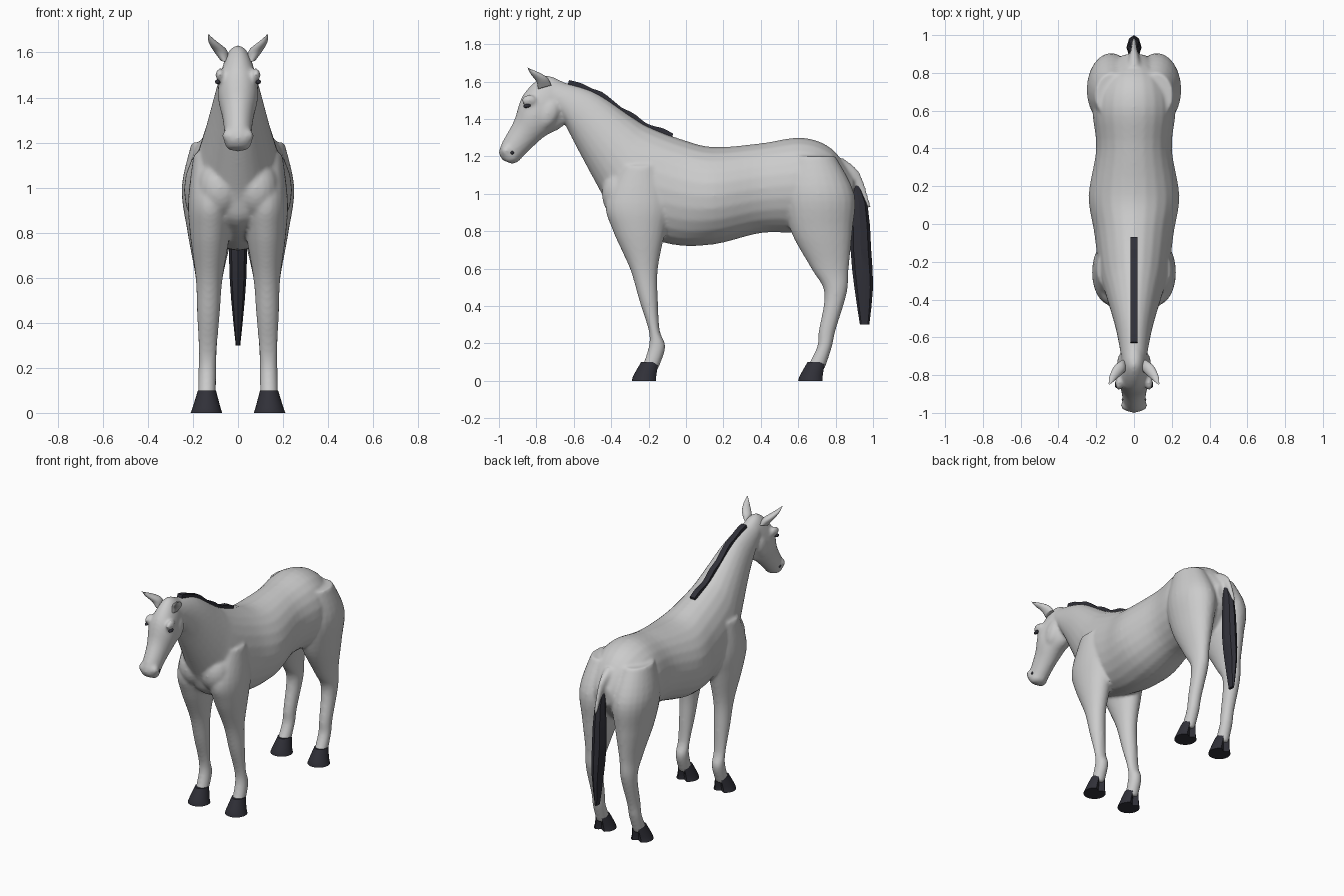
import bpy, bmesh, math
from mathutils import Vector, Matrix

default_cube = bpy.data.objects.get("Cube")
if default_cube:
    bpy.data.objects.remove(default_cube)


def make_material(name, red, green, blue):
    material = bpy.data.materials.new(name)
    material.use_nodes = True
    material.diffuse_color = (red, green, blue, 1)
    shader = next(node for node in material.node_tree.nodes if node.type == 'BSDF_PRINCIPLED')
    shader.inputs["Base Color"].default_value = (red, green, blue, 1)
    shader.inputs["Roughness"].default_value = 0.7
    return material


coat = make_material("light grey coat", 0.6, 0.6, 0.6)
dark = make_material("dark hair and hoof", 0.03, 0.03, 0.04)


def smooth_path(rows, steps):
    """Catmull-Rom interpolation through section rows."""
    rows = [Vector(row) for row in rows]
    padded = [rows[0], *rows, rows[-1]]
    path = []
    for before, start, end, after in zip(padded, padded[1:], padded[2:], padded[3:]):
        leave, arrive = (end - before) / 2, (after - start) / 2
        for step in range(steps):
            t = step / steps
            ease = t * t * (3 - 2 * t)
            path.append(start.lerp(end, ease) + leave * t * (1 - t) ** 2
                        - arrive * t * t * (1 - t))
    return path + [rows[-1]]


def loft(bm, rows, sides=24, steps=5, mirror=1, turn=0.0, notch=0.0):
    """Skin elliptic rings; each row is (y, z, opposite y, opposite z, half width, x centre)."""
    rings = []
    for y, z, far_y, far_z, width, centre in smooth_path(rows, steps):
        near, far = Vector((centre, y, z)), Vector((centre, far_y, far_z))
        middle, reach = (near + far) / 2, (near - far) / 2
        ring = []
        for side in range(sides):
            angle = math.tau * side / sides + turn
            point = middle + reach * math.cos(angle)
            point.x += width * math.sin(angle)
            if math.cos(angle) < 0:
                point.y -= notch * max(0, 1 - 2 * abs(math.sin(angle)))
            point.x *= mirror
            ring.append(bm.verts.new(point))
        rings.append(ring)
    for ring, following in zip(rings, rings[1:]):
        for side in range(sides):
            other = (side + 1) % sides
            bm.faces.new((ring[side], ring[other], following[other], following[side]))
    bm.faces.new(rings[0])
    bm.faces.new(rings[-1])


def central(rows):
    """Sections on the middle plane."""
    return [(*row, 0) for row in rows]


def level(rows, splay=0.0):
    """Horizontal sections (z, front y, back y, half width) leaning inwards with height."""
    return [(front, z, back, z, width, splay * (1 - z / 7)) for z, front, back, width in rows]


def blob(bm, centre, size, tilt=0.0):
    matrix = Matrix.Translation(centre) @ Matrix.Rotation(tilt, 4, 'X') @ Matrix.Diagonal((*size, 1))
    bmesh.ops.create_uvsphere(bm, u_segments=20, v_segments=12, radius=1, matrix=matrix)


def finish(bm, name, material, sharp_angle=60):
    bmesh.ops.recalc_face_normals(bm, faces=bm.faces)
    mesh = bpy.data.meshes.new(name)
    bm.to_mesh(mesh)
    bm.free()
    mesh.materials.append(material)
    part = bpy.data.objects.new(name, mesh)
    bpy.context.collection.objects.link(part)
    bpy.ops.object.select_all(action='DESELECT')
    part.select_set(True)
    bpy.context.view_layer.objects.active = part
    bpy.ops.object.shade_smooth_by_angle(angle=math.radians(sharp_angle))
    return part


# Torso and neck from rump to poll: upper outline, lower outline, half width
torso = central([
    (.9, 1.08, .89, .95, .06), (.78, 1.24, .75, .8, .18), (.62, 1.3, .6, .79, .22),
    (.4, 1.27, .4, .79, .2), (.15, 1.25, .15, .73, .24), (-.02, 1.29, -.08, .73, .21),
    (-.2, 1.36, -.36, .83, .18), (-.3, 1.42, -.44, .98, .15), (-.5, 1.55, -.58, 1.24, .1),
    (-.72, 1.61, -.66, 1.4, .07)])

# Head from poll to lips
head = central([
    (-.66, 1.6, -.62, 1.45, .05), (-.76, 1.63, -.66, 1.36, .07), (-.87, 1.53, -.75, 1.31, .09),
    (-.92, 1.39, -.82, 1.25, .07), (-.98, 1.28, -.88, 1.19, .06), (-1, 1.22, -.9, 1.17, .06),
    (-.98, 1.18, -.93, 1.16, .04)])

# Tail root
dock = central([(.84, 1.19, .82, 1.08, .04), (.93, 1.11, .89, 1.05, .02), (.99, .93, .97, .92, .01)])

# Legs from shoulder or hip down to the pastern
front_leg = level([
    (1.15, -.35, -.13, .08), (.95, -.43, -.08, .1), (.8, -.39, -.11, .09), (.6, -.3, -.15, .06),
    (.43, -.25, -.15, .05), (.27, -.2, -.14, .04), (.18, -.2, -.11, .04), (.06, -.24, -.15, .04)], .14)
hind_leg = level([
    (1.2, .56, .8, .09), (1, .52, .9, .13), (.8, .56, .89, .1), (.6, .67, .87, .06),
    (.47, .74, .86, .05), (.27, .71, .8, .04), (.18, .7, .78, .04), (.06, .64, .74, .04)], .14)

# Body: overlapping lofts fused into one smooth skin
bm = bmesh.new()
for rows in (torso, head, dock):
    loft(bm, rows)
for side in (1, -1):
    loft(bm, front_leg, mirror=side)
    loft(bm, hind_leg, mirror=side)
    # Cheek, brow, nostril flare and breast muscle
    blob(bm, (side * .05, -.74, 1.43), (.04, .06, .09), -.5)
    blob(bm, (side * .08, -.84, 1.5), (.02, .04, .03))
    blob(bm, (side * .04, -.96, 1.23), (.03, .03, .03))
    blob(bm, (side * .08, -.35, 1), (.1, .1, .13))
body = finish(bm, "body", coat)
skin = body.modifiers.new("fuse", 'REMESH')
skin.mode = 'VOXEL'
skin.voxel_size = 0.01
skin.use_smooth_shade = True
relax = body.modifiers.new("relax", 'SMOOTH')
relax.factor = 0.5
relax.iterations = 7

# Ears, eyes, mouth corners and hooves on both sides
ear = [(-.79, 1.56, -.72, 1.58, .02, .06), (-.8, 1.6, -.74, 1.62, .03, .08),
       (-.83, 1.64, -.79, 1.65, .02, .11), (-.85, 1.68, -.84, 1.67, .004, .13)]
for side, label in ((1, "left"), (-1, "right")):
    bm = bmesh.new()
    loft(bm, ear, mirror=side)
    finish(bm, label + "_ear", coat)

    bm = bmesh.new()
    blob(bm, (side * .09, -.85, 1.47), (.012, .02, .01), .2)
    finish(bm, label + "_eye", dark)

    bm = bmesh.new()
    blob(bm, (side * .055, -.93, 1.22), (.01, .01, .01))
    finish(bm, label + "_mouth_corner", dark)

    for leg, heel in (("front", -.15), ("hind", .74)):
        bm = bmesh.new()
        rings = [(.1, heel - .09, heel + .01, .04), (.03, heel - .13, heel, .06),
                 (0, heel - .14, heel, .07)]
        loft(bm, level(rings, .14), mirror=side, notch=.03)
        finish(bm, f"{label}_{leg}_hoof", dark, sharp_angle=40)

# Mane: square wavy strip that follows the crest of the neck
mane = []
for crest in smooth_path(torso, 4):
    y, z = crest[0], crest[1] + .006 * math.sin(40 * crest[0])
    if -.67 < y < -.06:
        mane.append((y, z + .03, y - .02, z - .05, .026, 0))
bm = bmesh.new()
loft(bm, mane, sides=4, steps=2, turn=math.pi / 4)
finish(bm, "mane", dark, sharp_angle=30)

# Tail hair
tail = level([(1.1, .88, .9, .01), (.95, .88, .97, .03), (.7, .88, .99, .04), (.5, .9, 1, .03),
              (.3, .93, .98, .01)])
bm = bmesh.new()
loft(bm, tail, sides=8, steps=2)
finish(bm, "tail", dark, sharp_angle=30)
